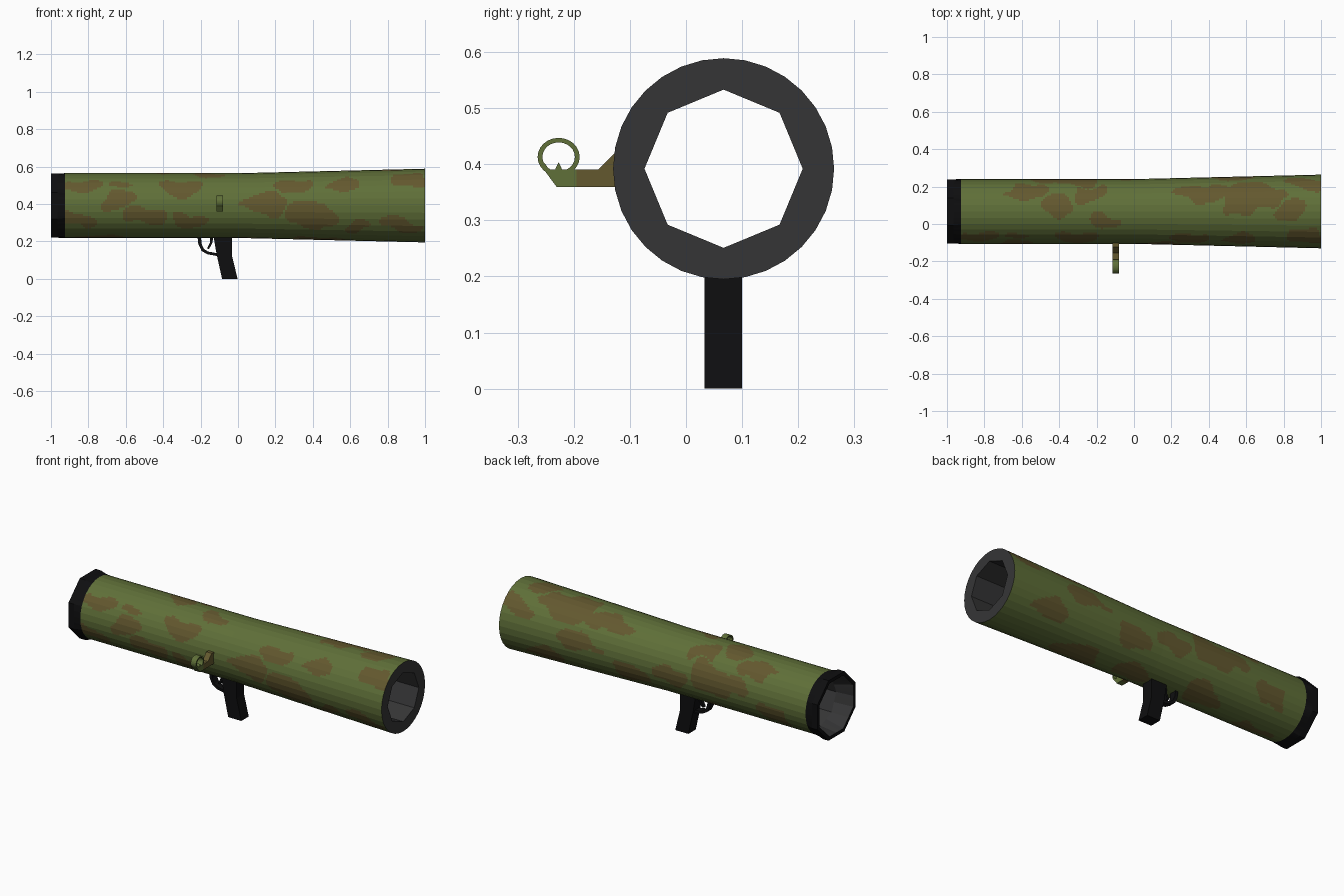
import bpy, bmesh, math
from mathutils import Vector, noise

if "Cube" in bpy.data.objects:
    bpy.data.objects.remove(bpy.data.objects["Cube"])

YC, ZC = 0.067, 0.392      # tube axis
N = 96                     # points around each ring


def mat(name, r, g, b):
    m = bpy.data.materials.new(name)
    m.diffuse_color = (r, g, b, 1)
    m.use_nodes = True
    m.node_tree.nodes["Principled BSDF"].inputs["Base Color"].default_value = m.diffuse_color
    return m


GREEN = mat("camo_green", 0.115, 0.160, 0.040)
BROWN = mat("camo_brown", 0.125, 0.098, 0.028)
GREY = mat("dark_grey", 0.036, 0.036, 0.037)
BLACK = mat("black", 0.0045, 0.0045, 0.005)


def make(name, bm, *mats):
    me = bpy.data.meshes.new(name)
    bm.to_mesh(me)
    bm.free()
    for m in mats:
        me.materials.append(m)
    ob = bpy.data.objects.new(name, me)
    bpy.context.collection.objects.link(ob)
    return ob


def ring(x, r, sides, phase=0.0):
    """Points of a regular polygon around the tube axis (angle 0 = front, 90 = top)."""
    step = 2 * math.pi / sides
    pts = []
    for k in range(N):
        a = 2 * math.pi * k / N
        rr = r * math.cos(step / 2) / math.cos((a - phase * step + 1e-9) % step - step / 2)
        pts.append((x, YC - rr * math.cos(a), ZC + rr * math.sin(a)))
    return pts


def loft(name, rings, *mats, rule=None):
    bm = bmesh.new()
    vs = [[bm.verts.new(p) for p in r] for r in rings]
    for a, b in zip(vs, vs[1:]):
        for k in range(N):
            j = (k + 1) % N
            f = bm.faces.new((a[k], b[k], b[j], a[j]))
            if rule:
                f.material_index = rule(f.calc_center_median())
    return make(name, bm, *mats)


def prism(name, pts, axis, lo, hi, m):
    """Extrude a 2D outline: axis 'x' takes (y, z) points, axis 'y' takes (x, z) points."""
    place = (lambda p, t: (t, p[0], p[1])) if axis == "x" else (lambda p, t: (p[0], t, p[1]))
    bm = bmesh.new()
    a, b = ([bm.verts.new(place(p, t)) for p in pts] for t in (lo, hi))
    bm.faces.new(a)
    bm.faces.new(b[::-1])
    for i in range(len(pts)):
        j = (i + 1) % len(pts)
        bm.faces.new((a[i], b[i], b[j], a[j]))
    bmesh.ops.recalc_face_normals(bm, faces=bm.faces)
    return make(name, bm, m)


# Camouflage blotches: x, angle in degrees, half length
BLOTCHES = [
    (-.82, 40, .09), (-.85, -25, .10), (-.62, 5, .10), (-.50, -28, .11), (-.62, 38, .07),
    (-.30, 38, .11), (-.25, -32, .09), (.13, 5, .12), (.30, 38, .11), (.36, -18, .14),
    (.60, 25, .11), (.62, -40, .09), (.88, -32, .11), (.93, 50, .10), (-.55, 130, .12),
    (-.40, 98, .10), (-.22, 130, .11), (-.15, 70, .08), (.35, 120, .11), (.62, 115, .17),
    (.83, 85, .09), (.90, 150, .10), (.50, 170, .12), (-.35, 170, .17), (-.05, 185, .10),
    (.20, 200, .12), (.75, 215, .13), (-.70, 205, .12), (.10, 265, .12), (.45, 260, .13),
    (-.35, 255, .13), (-.75, 280, .10),
]


def camo(c):
    w = noise.noise_vector(c * 9) * 0.055 + noise.noise_vector(c * 4 + Vector((5, 2, 7))) * 0.06
    p = c + w
    ang = math.degrees(math.atan2(p.z - ZC, YC - p.y))
    for x, a, r in BLOTCHES:
        d = (ang - a + 180) % 360 - 180
        if ((p.x - x) / r) ** 2 + (d * 0.0031 / (r * 0.48)) ** 2 < 1:
            return 1
    return 0


# Main tube: straight rear half, flared front half
STEPS = 180
xs = sorted({-0.925 + 1.925 * i / STEPS for i in range(STEPS + 1)} | {0.0})
loft("launch_tube", [ring(x, 0.173 + 0.024 * max(x, 0), 32) for x in xs], GREEN, BROWN, rule=camo)

# Muzzle face, eight-sided bore and its rear funnel
loft("muzzle_and_bore", [ring(1, 0.197, 32), ring(1, 0.141, 8), ring(-0.9, 0.141, 8),
                         ring(-1, 0.165, 8, 0.5)], GREY)

# Rear collar: eight-sided rim tapering to the round tube
loft("rear_rim", [ring(-1, 0.165, 8, 0.5), ring(-1, 0.186, 8, 0.5),
                  ring(-0.965, 0.186, 8, 0.5), ring(-0.925, 0.173, 32)], BLACK)

# Pistol grip
prism("grip", [(-.132, .235), (-.032, .235), (-.032, .122), (-.002, 0), (-.085, 0), (-.115, .135)],
      "y", 0.033, 0.100, BLACK)

# Trigger guard and trigger
prism("trigger_guard", [(-.217, .228), (-.212, .185), (-.195, .150), (-.165, .132), (-.110, .122),
                        (-.110, .137), (-.160, .146), (-.182, .160), (-.195, .188), (-.198, .228)],
      "y", 0.047, 0.087, BLACK)
prism("trigger", [(-.150, .230), (-.130, .230), (-.138, .190), (-.155, .160), (-.166, .163), (-.150, .195)],
      "y", 0.057, 0.077, BLACK)

# Side sight: arm, base with post, and ring
X0, X1 = -0.115, -0.081
prism("sight_arm", [(-.195, .359), (-.095, .359), (-.095, .425), (-.122, .425), (-.156, .391), (-.195, .391)],
      "x", X0, X1, BROWN)
prism("sight_base", [(-.195, .359), (-.230, .359), (-.262, .402), (-.252, .402), (-.244, .391), (-.233, .391),
                     (-.227, .404), (-.221, .391), (-.195, .391)], "x", X0, X1, GREEN)

bm = bmesh.new()
SEG = 24
loops = []
for x, ry, rz in ((X0, .0375, .034), (X1, .0375, .034), (X1, .029, .026), (X0, .029, .026)):
    loops.append([bm.verts.new((x, -.227 + ry * math.cos(t), .413 + rz * math.sin(t)))
                  for t in (2 * math.pi * k / SEG for k in range(SEG))])
for i in range(4):
    a, b = loops[i], loops[(i + 1) % 4]
    for k in range(SEG):
        j = (k + 1) % SEG
        bm.faces.new((a[k], b[k], b[j], a[j]))
bmesh.ops.recalc_face_normals(bm, faces=bm.faces)
make("sight_ring", bm, GREEN)
